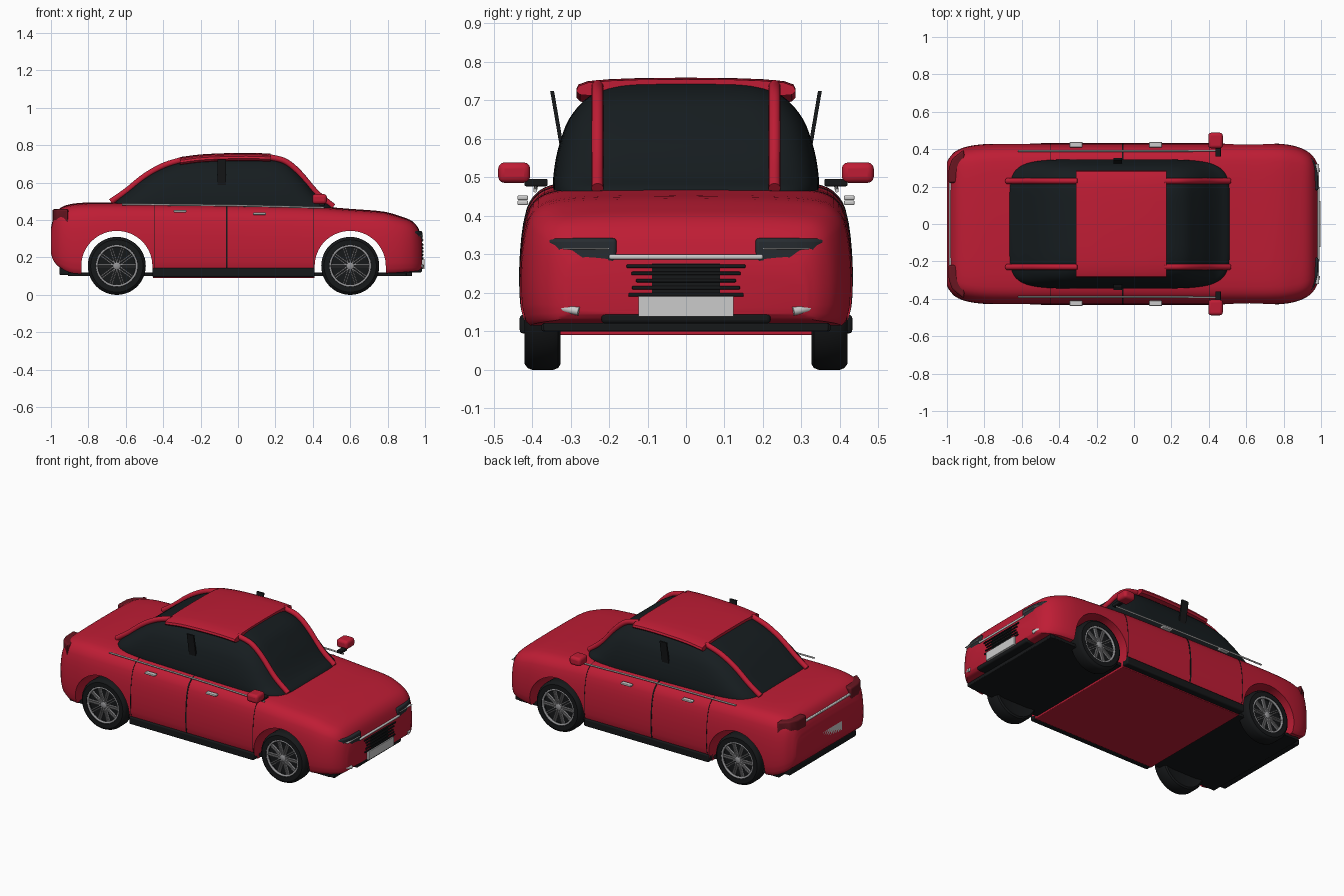
import bpy, bmesh
from math import sin, cos, pi, radians
from mathutils import Vector, Matrix

if "Cube" in bpy.data.objects:
    bpy.data.objects.remove(bpy.data.objects["Cube"])


def mat(name, r, g, b):
    m = bpy.data.materials.new(name)
    m.diffuse_color = (r, g, b, 1)
    m.use_nodes = True
    m.node_tree.nodes["Principled BSDF"].inputs["Base Color"].default_value = m.diffuse_color
    return m


RED = mat("red_paint", 0.52, 0.012, 0.035)
BLACK = mat("black_trim", 0.008, 0.009, 0.01)
GLASS = mat("dark_glass", 0.008, 0.012, 0.014)
LAMP = mat("dark_lamp", 0.02, 0.025, 0.03)
TAIL = mat("tail_lamp", 0.14, 0.008, 0.015)
CHROME = mat("chrome", 0.6, 0.6, 0.62)
ALLOY = mat("alloy", 0.3, 0.3, 0.31)


def finish(name, bm, m, mirror=False, bevel=0.0):
    bmesh.ops.recalc_face_normals(bm, faces=bm.faces)
    me = bpy.data.meshes.new(name)
    bm.to_mesh(me)
    bm.free()
    o = bpy.data.objects.new(name, me)
    bpy.context.collection.objects.link(o)
    if m:
        me.materials.append(m)
    if bevel:
        b = o.modifiers.new("bevel", "BEVEL")
        b.width, b.segments = bevel, 3
    if mirror:
        o.modifiers.new("mirror", "MIRROR").use_axis = (False, True, False)
    return o


def smooth(o, angle=35):
    bpy.ops.object.select_all(action="DESELECT")
    o.select_set(True)
    bpy.context.view_layer.objects.active = o
    bpy.ops.object.shade_smooth_by_angle(angle=radians(angle))
    return o


def spline(pts, n):
    """Smooth interpolation through tuples of any size, n steps per segment."""
    P = [Vector(p) for p in pts]
    s = [0.0]
    for a, b in zip(P, P[1:]):
        s.append(s[-1] + (b - a).length)
    T = []
    for i in range(len(P)):
        a, b = max(i - 1, 0), min(i + 1, len(P) - 1)
        T.append((P[b] - P[a]) / (s[b] - s[a]))
    out = []
    for i in range(len(P) - 1):
        d = s[i + 1] - s[i]
        for k in range(n):
            t = k / n
            out.append(P[i] * (2*t**3 - 3*t*t + 1) + T[i] * (d * (t**3 - 2*t*t + t))
                       + P[i+1] * (3*t*t - 2*t**3) + T[i+1] * (d * (t**3 - t*t)))
    return out + [P[-1]]


def loft(rings, bm=None):
    bm = bm or bmesh.new()
    vs = [[bm.verts.new(p) for p in r] for r in rings]
    n = len(vs[0])
    for a, b in zip(vs, vs[1:]):
        for i in range(n):
            bm.faces.new((a[i], a[(i+1) % n], b[(i+1) % n], b[i]))
    bm.faces.new(vs[0])
    bm.faces.new(vs[-1])
    return bm


def box(name, m, x, y, z, mirror=False, bevel=0.004):
    c = [(x[0], y[0]), (x[1], y[0]), (x[1], y[1]), (x[0], y[1])]
    return prism(name, m, c, z, mirror, bevel)


def prism(name, m, plan, z, mirror=False, bevel=0.004):
    bm = loft([[(px, py, h) for px, py in plan] for h in z])
    return smooth(finish(name, bm, m, mirror, bevel))


def tube(name, m, pts, r, mirror=True):
    rings, P = [], spline(pts, 6)
    for i, p in enumerate(P):
        d = (P[min(i+1, len(P)-1)] - P[max(i-1, 0)]).normalized()
        q = d.to_track_quat("Z", "Y")
        rings.append([p + q @ Vector((r*cos(a*pi/6), r*sin(a*pi/6), 0)) for a in range(12)])
    return smooth(finish(name, loft(rings), m, mirror))


# Body: half section (width fraction, height fraction) lofted along x
HALF = spline([(0, 1), (0.5, 0.993), (0.78, 0.97), (0.89, 0.92), (0.96, 0.8),
               (1, 0.5), (1, 0.17), (0.975, 0.03)], 3) + [Vector((0.95, 0)), Vector((0, 0))]
STATIONS = spline([(-1, .33, .22, .36), (-.985, .355, .18, .415), (-.95, .39, .145, .465),
                   (-.88, .415, .115, .488), (-.75, .428, .115, .495), (-.4, .43, .115, .492),
                   (0, .43, .115, .485), (.4, .43, .115, .475), (.6, .43, .115, .46),
                   (.78, .427, .115, .445), (.87, .412, .12, .42), (.93, .385, .125, .395),
                   (.965, .35, .13, .355), (.985, .31, .145, .29)], 4)


def section(x, hw, zb, zt):
    right = [(x, hw*f, zb + (zt-zb)*g) for f, g in HALF]
    return right + [(x, -y, z) for _, y, z in right[-2:0:-1]]


body = finish("body", loft([section(*s) for s in STATIONS]), RED)

# Wheel arch openings
for wx in (-0.648, 0.6):
    arc = [(wx + 0.19*cos(a*pi/32), 0.155 + 0.187*sin(a*pi/32)) for a in range(33)]
    arc += [(wx - 0.19, 0.0), (wx + 0.19, 0.0)]
    cut = finish("arch_cutter", loft([[(x, y, z) for x, z in arc] for y in (-0.6, 0.6)]), None)
    b = body.modifiers.new("arch", "BOOLEAN")
    b.operation, b.object, b.solver = "DIFFERENCE", cut, "EXACT"
    bpy.context.view_layer.objects.active = body
    bpy.ops.object.modifier_apply(modifier="arch")
    bpy.data.objects.remove(cut)
smooth(body)

# Door seams hug the body section
for x, w in ((-0.445, 0.0015), (-0.06, 0.004), (0.405, 0.0015)):
    s = min(STATIONS, key=lambda q: abs(q[0] - x))
    finish("door_seam", loft([section(x + d, s[1] + 0.0015, s[2], s[3] + 0.001) for d in (-w, w)]), BLACK)

# Glasshouse: rounded plan outlines stacked by height
rings = []
for z, xr, xf, hw in spline([(.44, -.68, .52, .345), (.47, -.68, .51, .345), (.5, -.66, .465, .345),
                             (.55, -.60, .415, .338), (.6, -.54, .375, .325), (.65, -.47, .33, .305),
                             (.7, -.37, .28, .265), (.73, -.27, .22, .215), (.748, -.15, .15, .14)], 3):
    ring = []
    for k in range(72):
        c, s = cos(k*pi/36), sin(k*pi/36)
        px = abs(c)**(1/3) * (1 if c > 0 else -1)
        py = abs(s)**(1/3) * (1 if s > 0 else -1)
        ring.append(((xr+xf)/2 + (xf-xr)/2*px, hw*py, z))
    rings.append(ring)
smooth(finish("glasshouse", loft(rings), GLASS), 50)

# Roof panel
edge = [(0, 0), (.12, -.001), (.2, -.004), (.255, -.009), (.28, -.018), (.285, -.03), (.275, -.04), (.24, -.043), (0, -.043)]
rings = []
for x, z in spline([(-.31, .737), (-.2, .751), (-.05, .758), (.08, .759), (.175, .755)], 4):
    r = [(x, y, z + d) for y, d in edge]
    rings.append(r + [(x, -y, h) for _, y, h in r[-2:0:-1]])
smooth(finish("roof_panel", loft(rings), RED))

# Pillars and side window posts
tube("front_pillar", RED, [(.16, .23, .738), (.25, .23, .715), (.32, .23, .66), (.42, .23, .545), (.51, .23, .472)], 0.016)
tube("rear_pillar", RED, [(-.30, .23, .722), (-.4, .23, .69), (-.5, .23, .633), (-.6, .23, .553), (-.68, .23, .498)], 0.016)
post = [(.318, .58), (.328, .58), (.353, .725), (.343, .725)]
finish("window_post", loft([[(x, y, z) for y, z in post] for x in (-.11, -.063)]), BLACK, True)

# Side trim, handles, sills and mirrors
tube("window_trim", CHROME, [(-.62, .39, .484), (0, .39, .477), (.46, .392, .466)], 0.005)
for x, z in ((-.31, .447), (.115, .434)):
    box("door_handle", CHROME, (x - .035, x + .035), (.41, .438), (z - .006, z + .006), True)
box("sill", BLACK, (-.458, .41), (.385, .432), (.095, .143), True, 0.008)
box("mirror_housing", RED, (.397, .475), (.405, .488), (.486, .539), True, 0.016)
box("mirror_stalk", BLACK, (.435, .465), (.36, .42), (.477, .496), True)

# Underside
box("floor", RED, (-.455, .41), (-.39, .39), (.09, .13))
box("rear_undertray", BLACK, (-.91, -.45), (-.375, .375), (.1, .12))
box("front_undertray", BLACK, (.405, .9), (-.375, .375), (.1, .12))

# Front details
prism("headlamp", LAMP, [(.986, .18), (.982, .27), (.967, .33), (.95, .352), (.915, .384), (.9, .3), (.93, .18)],
      (.275, .342), True, 0.01)
box("headlamp_strip", CHROME, (.97, .989), (.2, .32), (.313, .317), True, 0.001)
box("nose_bar", CHROME, (.95, .991), (-.2, .2), (.287, .3), False, 0.005)
box("grille_back", BLACK, (.95, .986), (-.09, .09), (.19, .278))
for i, w in enumerate((.15, .14, .13, .142, .155)):
    z = 0.195 + i*0.0185
    box("grille_slat", BLACK, (.95, .992), (-w, w), (z - .0045, z + .0045), False, 0.003)
box("front_plate", CHROME, (.96, .998), (-.124, .124), (.138, .192), False, 0.002)
box("lower_intake", BLACK, (.9, .984), (-.22, .22), (.12, .15), False, 0.01)
box("front_splitter", BLACK, (.86, .93), (-.37, .37), (.1, .122))
tube("fog_lamp", CHROME, [(.985, .278, .152), (.978, .3, .156), (.965, .325, .161)], 0.011)

# Rear details
prism("tail_lamp", TAIL, [(-.993, .22), (-.99, .3), (-.972, .35), (-.91, .398), (-.9, .3), (-.95, .22)],
      (.375, .458), True, 0.01)
box("tail_bar", CHROME, (-.99, -.95), (-.24, .24), (.412, .424), False, 0.004)
box("rear_plate", CHROME, (-1.0, -.95), (-.124, .124), (.235, .295), False, 0.002)
box("rear_valance", BLACK, (-.955, -.88), (-.33, .33), (.105, .15), False, 0.01)


# Wheels
def lathe(profile, cx, cz, bm=None):
    return loft([[(cx + r*cos(k*pi/24), y, cz + r*sin(k*pi/24)) for k in range(48)] for r, y in profile], bm)


for end, wx in (("rear", -0.648), ("front", 0.6)):
    cz = 0.155
    tire = [(.1, .335), (.14, .326), (.15, .332), (.155, .345), (.155, .4), (.15, .412), (.14, .419), (.112, .419), (.104, .398)]
    smooth(finish(end + "_tire", lathe(tire, wx, cz), BLACK, True))
    bm = lathe([(.02, .395), (.02, .412), (.014, .416)], wx, cz)
    for k in range(10):
        for off in (-0.006, 0.006):
            M = (Matrix.Translation((wx, .406, cz)) @ Matrix.Rotation(k*pi/5, 4, "Y")
                 @ Matrix.Translation((.06, 0, off)) @ Matrix.Diagonal((.092, .012, .006, 1)))
            bmesh.ops.create_cube(bm, size=1, matrix=M)
    smooth(finish(end + "_wheel_spokes", bm, ALLOY, True))
    ring = [(wx + .107*cos(k*pi/24), .412, cz + .107*sin(k*pi/24)) for k in range(49)]
    tube(end + "_wheel_rim", ALLOY, ring[::2], 0.007)
